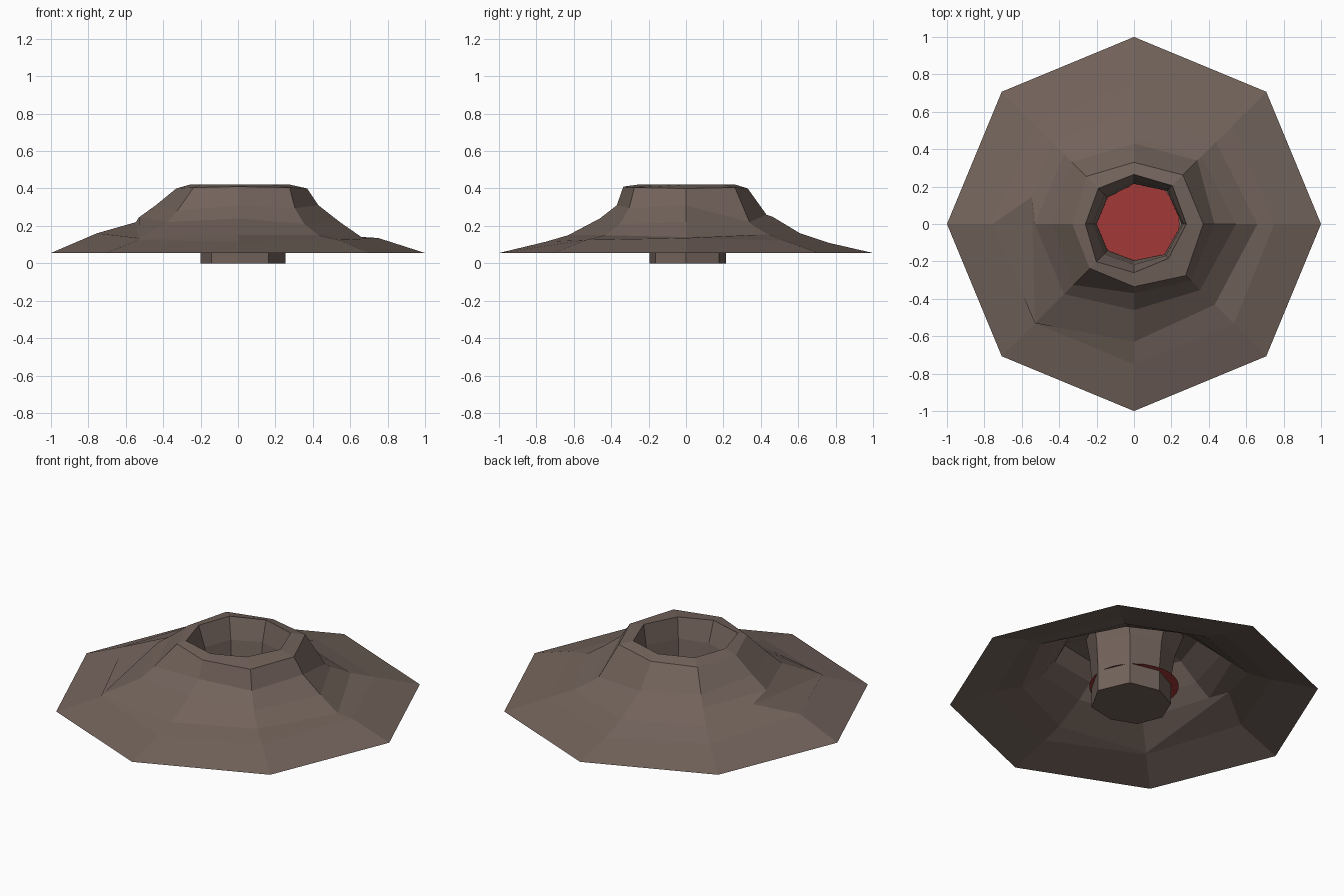
import bpy, bmesh, math

if "Cube" in bpy.data.objects:
    bpy.data.objects.remove(bpy.data.objects["Cube"])

def material(name, rgb):
    m = bpy.data.materials.new(name)
    m.diffuse_color = (*rgb, 1)
    m.use_nodes = True
    m.node_tree.nodes["Principled BSDF"].inputs["Base Color"].default_value = m.diffuse_color
    return m

rock = material("rock", (0.17, 0.125, 0.105))
lava_red = material("lava", (0.37, 0.04, 0.04))

def finish(bm, name, mat):
    mesh = bpy.data.meshes.new(name)
    bm.to_mesh(mesh)
    bm.free()
    mesh.materials.append(mat)
    ob = bpy.data.objects.new(name, mesh)
    bpy.context.collection.objects.link(ob)
    return ob

# Uneven octagonal rings, (radius, height) every 45 degrees starting at +x
slope = [
    [(.75, .135), (.75, .12), (.76, .11), (.75, .125), (.755, .16), (.75, .125), (.75, .115), (.755, .125)],
    [(.66, .14), (.62, .155), (.61, .16), (.62, .17), (.565, .22), (.75, .135), (.63, .15), (.61, .15)],
    [(.545, .22), (.51, .20), (.46, .25), (.53, .24), (.53, .245), (.53, .22), (.46, .24), (.50, .21)],
    [(.43, .31), (.48, .22), (.43, .26), (.47, .29), (.44, .31), (.46, .28), (.37, .31), (.43, .295)],
    [(.37, .40), (.37, .405), (.33, .40), (.36, .405), (.33, .40), (.335, .405), (.335, .41), (.39, .405)],
]
base = [(1, .055)] * 8
rim_r = [.28, .29, .265, .27, .26, .285, .26, .26]
tube_r = [.255, .25, .215, .20, .20, .20, .195, .23]
rings = [base] + slope + [[(r, .42) for r in rim_r],
                          [((a + 2 * b) / 3, .30) for a, b in zip(rim_r, tube_r)],
                          [(r, .15) for r in tube_r],
                          [(r, 0) for r in tube_r]]

# Mountain shell with crater shaft, open underneath
bm = bmesh.new()
loops = []
for k, ring in enumerate(rings):
    loop = []
    for i, (r, z) in enumerate(ring):
        a = math.radians(45 * i)
        if k == 2 and i == 4:          # notch on the left slope
            a -= math.radians(15)
        loop.append(bm.verts.new((r * math.cos(a), r * math.sin(a), z)))
    loops.append(loop)
for lo, hi in zip(loops, loops[1:]):
    for i in range(8):
        j = (i + 1) % 8
        bm.faces.new((lo[i], lo[j], hi[j], hi[i]))
# Shaft floor
bm.faces.new(loops[-1])
finish(bm, "volcano_slope", rock)

# Lava disc
bm = bmesh.new()
bmesh.ops.create_circle(bm, cap_ends=True, segments=32, radius=.243)
lava = finish(bm, "lava_pool", lava_red)
lava.location.z = .122
